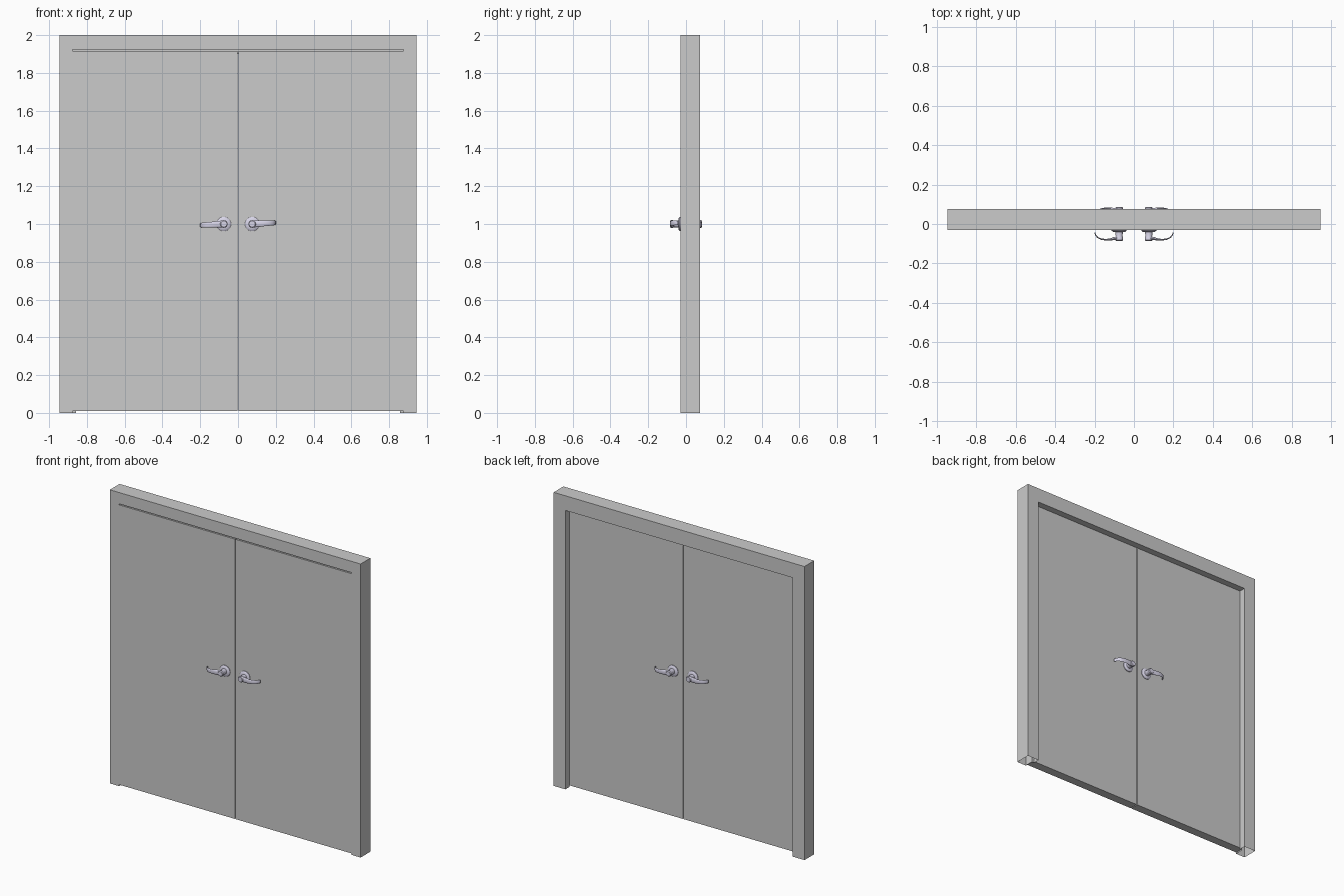
import bpy, bmesh, math
from mathutils import Matrix, Vector

if "Cube" in bpy.data.objects:
    bpy.data.objects.remove(bpy.data.objects["Cube"])

FRONT, DOOR_BACK, BACK = -0.03, 0.03, 0.075

metal = bpy.data.materials.new("handle_metal")
metal.diffuse_color = (0.68, 0.66, 0.8, 1)
metal.use_nodes = True
metal.node_tree.nodes["Principled BSDF"].inputs["Base Color"].default_value = metal.diffuse_color


def finish(bm, name, mat=None):
    bmesh.ops.recalc_face_normals(bm, faces=bm.faces)
    me = bpy.data.meshes.new(name)
    bm.to_mesh(me)
    bm.free()
    ob = bpy.data.objects.new(name, me)
    bpy.context.collection.objects.link(ob)
    if mat:
        me.materials.append(mat)
    return ob


def loft(bm, rings, closed=True):
    """Skin a list of closed point rings, optionally capping the ends."""
    vs = [[bm.verts.new(p) for p in ring] for ring in rings]
    n = len(rings[0])
    for a, b in zip(vs, vs[1:]):
        for i in range(n):
            j = (i + 1) % n
            bm.faces.new((a[i], a[j], b[j], b[i]))
    if closed:
        bm.faces.new(vs[0])
        bm.faces.new(vs[-1])


# Rebated frame: one section (half width, height, y) mitred round the opening,
# hollow with open feet
section = [(0.945, 2.0, FRONT), (0.945, 2.0, BACK), (0.857, 1.90, BACK),
           (0.857, 1.90, DOOR_BACK), (0.875, 1.923, DOOR_BACK), (0.875, 1.923, FRONT)]
bm = bmesh.new()
loft(bm, [[(s * x, y, z * up) for x, z, y in section]
          for s, up in ((-1, 0), (-1, 1), (1, 1), (1, 0))], closed=False)
finish(bm, "door_frame")

# Two door leaves, narrow gap between them and above them
for side, s in (("left", -1), ("right", 1)):
    bm = bmesh.new()
    x0, x1, z0, z1 = 0.003, 0.875, 0.01, 1.916
    size = Vector((x1 - x0, DOOR_BACK - FRONT, z1 - z0))
    centre = Vector((s * (x0 + x1) / 2, 0, (z0 + z1) / 2))
    bmesh.ops.create_cube(bm, size=1, matrix=Matrix.Translation(centre) @ Matrix.Diagonal(size).to_4x4())
    finish(bm, side + "_door")


def handle(name, turn):
    bm = bmesh.new()
    # Rose, neck and hub turned about the spindle
    turned = [(0.038, -0.03), (0.038, -0.034), (0.030, -0.040), (0.019, -0.041),
              (0.017, -0.062), (0.020, -0.068), (0.020, -0.080), (0.016, -0.085)]
    loft(bm, [[(0.075 + r * math.cos(a), y, r * math.sin(a))
               for a in (2 * math.pi * i / 24 for i in range(24))] for r, y in turned])
    # Tapered lever curling back to the door: x, y, half height, half thickness
    path = [(0.070, -0.074, .019, .009), (0.095, -0.073, .018, .008), (0.115, -0.077, .017, .006),
            (0.140, -0.080, .015, .004), (0.165, -0.077, .014, .0035), (0.183, -0.069, .013, .003),
            (0.195, -0.056, .012, .003), (0.199, -0.042, .010, .002)]
    rings = []
    for k, (x, y, h, t) in enumerate(path):
        a, b = path[max(k - 1, 0)], path[min(k + 1, len(path) - 1)]
        d = Vector((b[0] - a[0], b[1] - a[1])).normalized()
        tilt = 0.05 * (x - 0.075)
        rings.append([(x - d.y * t * math.cos(q), y + d.x * t * math.cos(q), tilt + h * math.sin(q))
                      for q in (2 * math.pi * i / 16 for i in range(16))])
    loft(bm, rings)
    bm.transform(Matrix.Translation((0, 0, 1.0)) @ turn)
    ob = finish(bm, name, metal)
    bpy.ops.object.select_all(action='DESELECT')
    ob.select_set(True)
    bpy.context.view_layer.objects.active = ob
    bpy.ops.object.shade_smooth_by_angle(angle=math.radians(35))


# Handles on both leaves and both faces, each a half-turn of the first
flip = Matrix.Diagonal((-1, 1, 1, 1)) @ Matrix.Diagonal((1, 1, -1, 1))
spin = Matrix.Rotation(math.pi, 4, 'Z')
handle("front_right_handle", Matrix.Identity(4))
handle("front_left_handle", flip)
handle("back_left_handle", spin)
handle("back_right_handle", spin @ flip)
